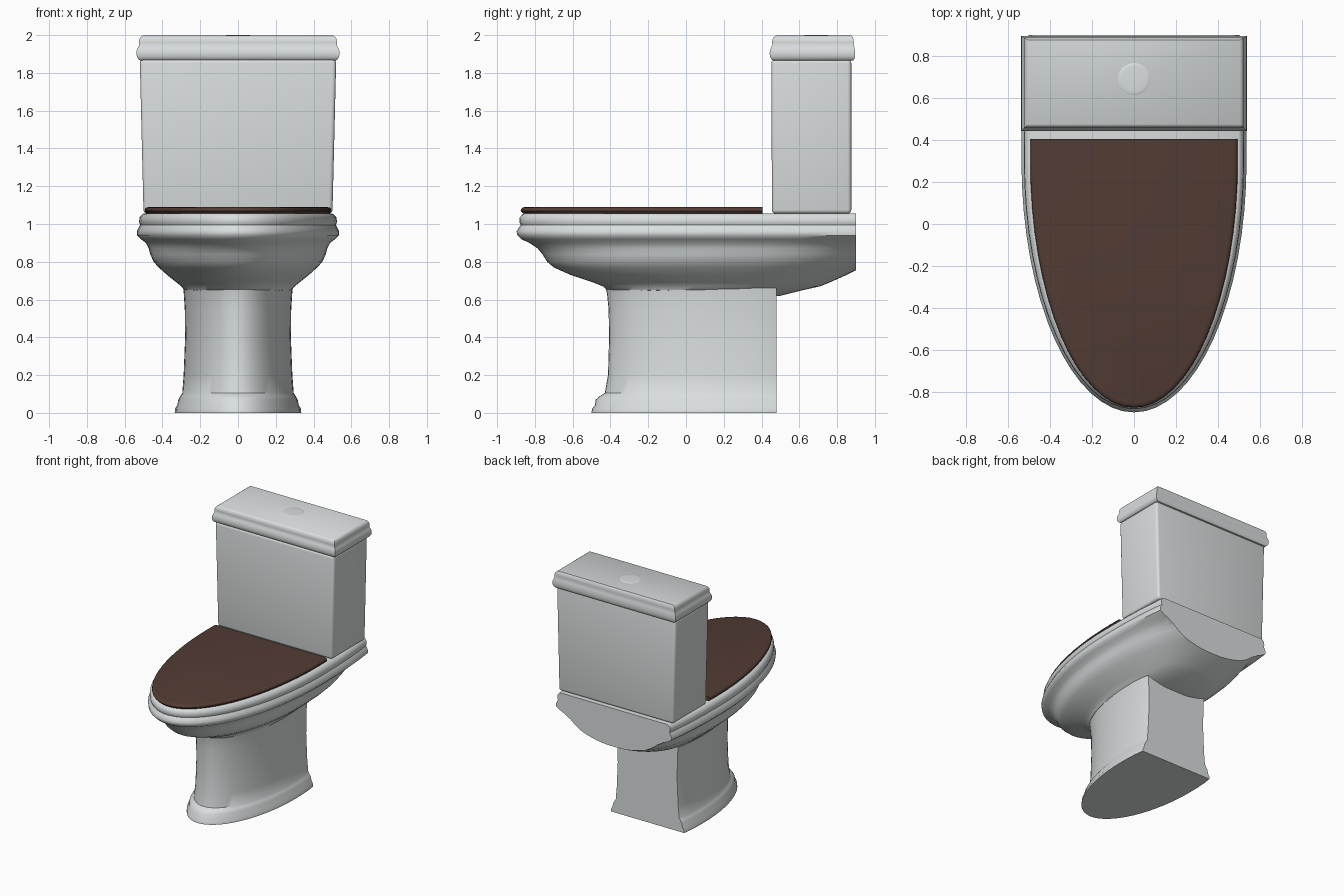
import bpy, bmesh, math

if "Cube" in bpy.data.objects:
    bpy.data.objects.remove(bpy.data.objects["Cube"])

def material(name, rgb):
    m = bpy.data.materials.new(name)
    m.diffuse_color = (*rgb, 1)
    m.use_nodes = True
    m.node_tree.nodes["Principled BSDF"].inputs["Base Color"].default_value = m.diffuse_color
    return m

WHITE = material("white ceramic", (0.70, 0.73, 0.73))
BROWN = material("dark brown wood", (0.085, 0.045, 0.034))

def finish(bm, name, mat, angle=40):
    bmesh.ops.recalc_face_normals(bm, faces=bm.faces)
    me = bpy.data.meshes.new(name)
    bm.to_mesh(me)
    bm.free()
    me.materials.append(mat)
    ob = bpy.data.objects.new(name, me)
    bpy.context.collection.objects.link(ob)
    bpy.ops.object.select_all(action='DESELECT')
    ob.select_set(True)
    bpy.context.view_layer.objects.active = ob
    bpy.ops.object.shade_smooth_by_angle(angle=math.radians(angle))
    return ob

def stack(rings):
    """Skin a list of closed rings and cap both ends."""
    bm = bmesh.new()
    vs = [[bm.verts.new(p) for p in r] for r in rings]
    n = len(vs[0])
    for a, b in zip(vs, vs[1:]):
        for i in range(n):
            j = (i + 1) % n
            bm.faces.new((a[i], a[j], b[j], b[i]))
    bm.faces.new(vs[0])
    bm.faces.new(vs[-1])
    return bm

def oval(z, w, front, back, n=64):
    """Elliptical front, squarer rear."""
    c = min(0.3, (front + back) / 2 + 0.1)
    pts = []
    for i in range(n):
        t = 2 * math.pi * i / n
        co, si = math.cos(t), math.sin(t)
        if si < 0:
            pts.append((w * co, c + (c - front) * si, z))
        else:
            x = math.copysign(abs(co) ** 0.8, co)
            pts.append((w * x, c + (back - c) * abs(si) ** 0.8, z))
    return pts

def oval_loft(name, levels, cut_y, mat):
    """Loft ovals and slice them flat at the rear."""
    bm = stack([oval(*l) for l in levels])
    bmesh.ops.bisect_plane(bm, geom=bm.verts[:] + bm.edges[:] + bm.faces[:],
                           plane_co=(0, cut_y, 0), plane_no=(0, 1, 0), clear_outer=True)
    bmesh.ops.edgeloop_fill(bm, edges=[e for e in bm.edges if e.is_boundary])
    return finish(bm, name, mat)

# pedestal with moulded foot
oval_loft("pedestal", [
    (0.0, .335, -.50, .80), (.02, .334, -.498, .80), (.04, .322, -.483, .79),
    (.07, .316, -.478, .78), (.09, .305, -.455, .76), (.105, .295, -.43, .74),
    (.2, .288, -.413, .72), (.4, .28, -.407, .71), (.55, .282, -.41, .71),
    (.63, .287, -.418, .71), (.66, .29, -.425, .71)], 0.48, WHITE)

# bowl with stepped rim
oval_loft("bowl", [
    (.62, .20, -.30, .50), (.65, .285, -.42, .62), (.67, .30, -.44, .71),
    (.69, .325, -.49, .76), (.73, .375, -.61, .85), (.77, .42, -.70, .93),
    (.80, .447, -.735, 1.0), (.84, .465, -.76, 1.08), (.87, .472, -.785, 1.15),
    (.90, .488, -.83, 1.3), (.92, .515, -.872, 1.45), (.94, .534, -.893, 1.6),
    (.96, .536, -.897, 1.6), (.98, .526, -.886, 1.6), (.995, .518, -.875, 1.6),
    (1.01, .524, -.882, 1.6), (1.035, .521, -.88, 1.6), (1.05, .508, -.868, 1.6),
    (1.055, .50, -.86, 1.6)], 0.90, WHITE)

# seat cover
oval_loft("seat_cover", [
    (1.05, .478, -.855, 1.6), (1.06, .488, -.867, 1.6), (1.07, .494, -.875, 1.6),
    (1.08, .492, -.873, 1.6), (1.087, .485, -.865, 1.6), (1.09, .472, -.852, 1.6)],
    0.405, BROWN)

def rect(z, w, y0, y1):
    return [(-w, y0, z), (w, y0, z), (w, y1, z), (-w, y1, z)]

# tank body, slightly wider at the top
bm = stack([rect(1.055, .50, .455, .875), rect(1.872, .52, .452, .875)])
bmesh.ops.bevel(bm, geom=bm.edges[:], offset=0.02, segments=4, profile=0.5, affect='EDGES')
finish(bm, "tank", WHITE, 60)

# tank lid with moulded, mitred border: (height, outward inset)
lid = [(1.865, .02), (1.872, .01), (1.885, .002), (1.90, 0), (1.918, .001),
       (1.935, .008), (1.948, .014), (1.96, .013), (1.975, .014), (1.988, .02), (1.997, .032)]
finish(stack([rect(z, .537 - d, .443 + d, .896 - d * .6) for z, d in lid]), "tank_lid", WHITE)

# low flush button
disc = [(1.995, .08), (1.998, .075), (1.9995, .06), (2.0, .03)]
finish(stack([[(r * math.cos(a), .69 + r * math.sin(a), z)
               for a in (2 * math.pi * i / 32 for i in range(32))] for z, r in disc]),
       "flush_button", WHITE)
